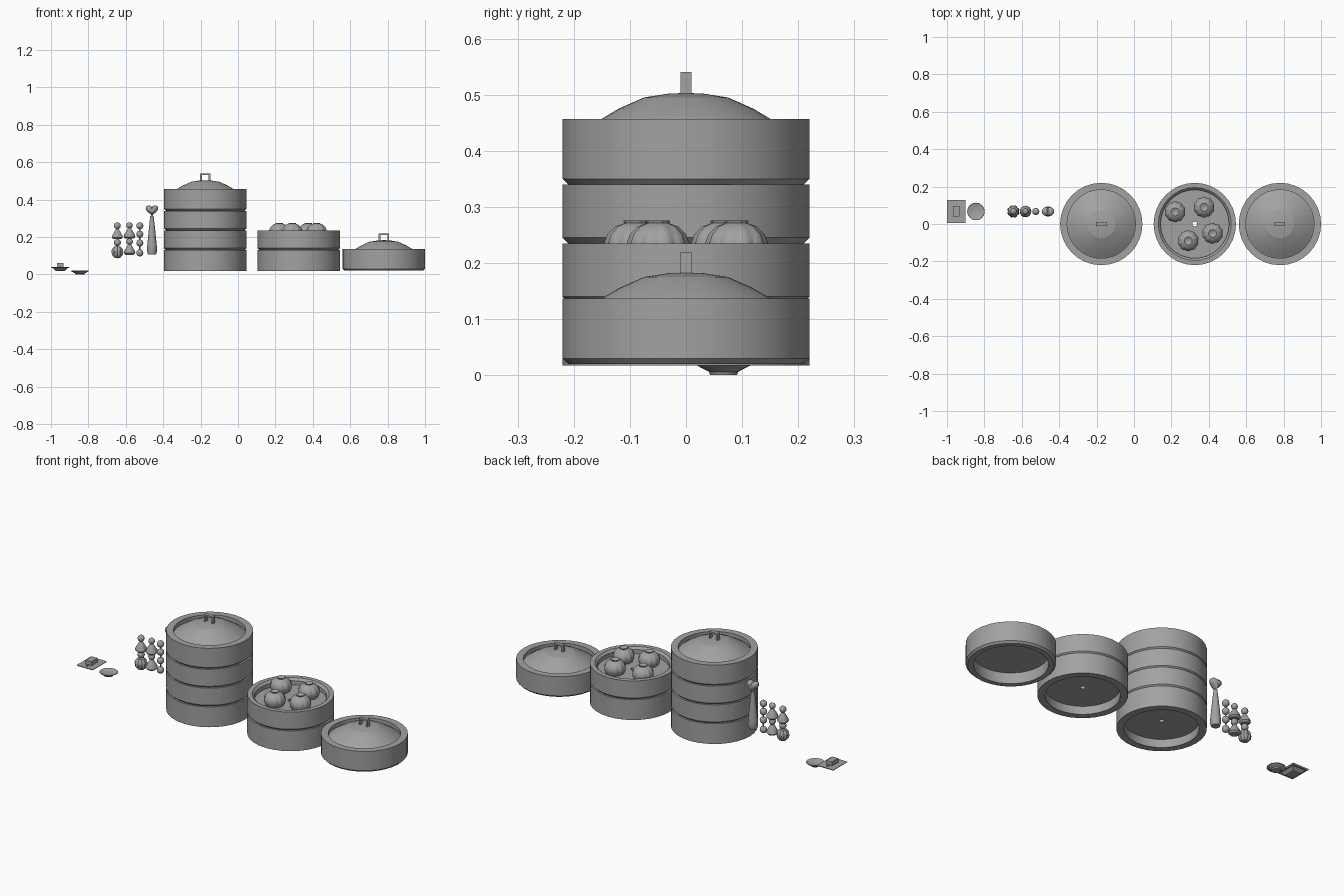
import bpy, bmesh, math

cube = bpy.data.objects.get("Cube")
if cube:
    bpy.data.objects.remove(cube, do_unlink=True)

GREY = (0.36, 0.36, 0.36, 1)
mat = bpy.data.materials.new("warm_grey")
mat.use_nodes = True
mat.diffuse_color = GREY
mat.node_tree.nodes["Principled BSDF"].inputs["Base Color"].default_value = GREY


def finish(name, bm, loc, angle=35):
    bmesh.ops.recalc_face_normals(bm, faces=bm.faces)
    mesh = bpy.data.meshes.new(name)
    bm.to_mesh(mesh)
    bm.free()
    mesh.materials.append(mat)
    ob = bpy.data.objects.new(name, mesh)
    ob.location = loc
    bpy.context.collection.objects.link(ob)
    bpy.ops.object.select_all(action='DESELECT')
    ob.select_set(True)
    bpy.context.view_layer.objects.active = ob
    if angle:
        bpy.ops.object.shade_smooth_by_angle(angle=math.radians(angle))
    return ob


def lathe(name, profile, loc, sides=32, closed=False, pleats=0, depth=0.1, angle=35):
    """Spin an (r, z) profile; pleats pinch the outline into lobes."""
    bm = bmesh.new()
    rings = []
    for r, z in profile:
        if r == 0:
            rings.append([bm.verts.new((0, 0, z))] * sides)
            continue
        ring = []
        for i in range(sides):
            a = math.tau * i / sides
            k = r * (1 - depth + depth * abs(math.sin(a * pleats / 2))) if pleats else r
            ring.append(bm.verts.new((k * math.cos(a), k * math.sin(a), z)))
        rings.append(ring)
    pairs = list(zip(rings, rings[1:]))
    if closed:
        pairs.append((rings[-1], rings[0]))
    for low, high in pairs:
        for i in range(sides):
            j = (i + 1) % sides
            quad = list(dict.fromkeys((low[i], low[j], high[j], high[i])))
            bm.faces.new(quad)
    return finish(name, bm, loc, angle)


def box(name, size, loc, bottom=1.0):
    bm = bmesh.new()
    bmesh.ops.create_cube(bm, size=1)
    for v in bm.verts:
        k = bottom if v.co.z < 0 else 1
        v.co = (v.co.x * size[0] * k, v.co.y * size[1] * k, v.co.z * size[2])
    return finish(name, bm, loc, 0)


def ball(name, radius, loc):
    bm = bmesh.new()
    bmesh.ops.create_uvsphere(bm, u_segments=12, v_segments=8, radius=radius)
    return finish(name, bm, loc, 40)


R, INNER = 0.22, 0.183


def basket(name, x, z, top, chamfer=True):
    """Open bamboo tier with a raised floor that has a small centre hole."""
    h = top - z
    foot = [(R - 0.01, 0), (R, 0.01)] if chamfer else [(R, 0)]
    wall = foot + [(R, h), (R - 0.025, h), (INNER, h - 0.012), (INNER, 0)]
    lathe(name + "_wall", wall, (x, 0, z), closed=True)
    lathe(name + "_floor", [(0.013, 0.045), (INNER, 0.045), (INNER, 0.07), (0.013, 0.07)],
          (x, 0, z), closed=True)


def lid(name, x, z):
    """Ringed lid with a shallow dome and an arched handle."""
    h = 0.117
    lathe(name + "_ring", [(R - 0.01, 0), (R, 0.01), (R, h), (INNER, h), (INNER, 0)],
          (x, 0, z), closed=True)
    lathe(name + "_dome", [(0, 0.163), (0.03, 0.162), (0.075, 0.155), (0.12, 0.135),
                           (0.15, h), (INNER, 0.095), (INNER, 0.06), (0, 0.06)],
          (x, 0, z), sides=32, angle=12)
    for side, label in ((1, "left"), (-1, "right")):
        box(f"{name}_handle_{label}", (0.009, 0.02, 0.045), (x + side * 0.023, 0, z + 0.175))
    box(name + "_handle_top", (0.055, 0.02, 0.009), (x, 0, z + 0.1955))


# Tall stack, open stack with buns, and the separate lid
STACK, OPEN, LID = -0.175, 0.325, 0.78
levels = (0.017, 0.13, 0.235, 0.34)
for i in range(3):
    basket(f"tall_tier_{i + 1}", STACK, levels[i], levels[i + 1], i > 0)
lid("tall_lid", STACK, 0.34)
for i in range(2):
    basket(f"open_tier_{i + 1}", OPEN, levels[i], levels[i + 1], i > 0)
lid("spare_lid", LID, 0.02)

# Steamed buns with pleats gathered at a crown
bun = [(0, 0), (0.045, 0), (0.055, 0.018), (0.056, 0.035), (0.05, 0.051), (0.036, 0.065),
       (0.02, 0.071), (0.022, 0.076), (0.013, 0.073), (0, 0.064)]
for i, (x, y) in enumerate(((0.22, 0.065), (0.375, 0.09), (0.29, -0.09), (0.42, -0.05))):
    lathe(f"bun_{i + 1}", bun, (x, y, 0.2), sides=40, pleats=10, depth=0.08, angle=30)

# Hanging bead strings
Y = 0.067
drop = [(0, 0), (0.022, 0), (0.031, 0.009), (0.029, 0.02), (0.018, 0.038), (0.008, 0.055), (0, 0.058)]
gourd = [(0, -0.034), (0.018, -0.03), (0.031, -0.015), (0.034, 0), (0.031, 0.015), (0.018, 0.029), (0, 0.031)]
lathe("flower_bead", gourd, (-0.645, Y, 0.12), sides=32, pleats=8, depth=0.16)
ball("string_a_middle_bead", 0.019, (-0.645, Y, 0.17))
lathe("string_a_drop", drop, (-0.645, Y, 0.188), sides=24, pleats=6, depth=0.12)
ball("string_a_top_bead", 0.018, (-0.645, Y, 0.26))

lathe("string_b_lower_drop", drop, (-0.58, Y, 0.105), sides=16)
ball("string_b_middle_bead", 0.018, (-0.58, Y, 0.175))
lathe("string_b_upper_drop", drop, (-0.58, Y, 0.192), sides=16)
ball("string_b_top_bead", 0.017, (-0.58, Y, 0.262))

for i, z in enumerate((0.115, 0.168, 0.215, 0.26)):
    ball(f"string_c_bead_{i + 1}", 0.019, (-0.525, Y, z))
for x, label in ((-0.645, "a"), (-0.58, "b"), (-0.525, "c")):
    lathe(f"string_{label}_cord", [(0, 0.11), (0.004, 0.11), (0.004, 0.26), (0, 0.26)],
          (x, Y, 0), sides=6)

# Long tassel topped with a puffy heart
lathe("tassel", [(0, 0.107), (0.022, 0.107), (0.027, 0.125), (0.026, 0.15), (0.02, 0.21),
                 (0.014, 0.27), (0.009, 0.31), (0, 0.318)], (-0.46, Y, 0), sides=16)
bm = bmesh.new()
outline = []
for i in range(24):
    t = math.tau * i / 24
    outline.append((0.0021 * 16 * math.sin(t) ** 3,
                    0.0021 * (13 * math.cos(t) - 5 * math.cos(2 * t)
                              - 2 * math.cos(3 * t) - math.cos(4 * t))))
layers = [[bm.verts.new((x * k, y, z * k)) for x, z in outline]
          for y, k in ((-0.022, 0.55), (-0.012, 0.9), (0, 1), (0.012, 0.9), (0.022, 0.55))]
for a, b in zip(layers, layers[1:]):
    for i in range(24):
        j = (i + 1) % 24
        bm.faces.new((a[i], a[j], b[j], b[i]))
bm.faces.new(layers[0])
bm.faces.new(layers[-1])
finish("heart", bm, (-0.46, Y, 0.345), 50)

# Rectangular dish holding a small block
box("dish_base", (0.08, 0.1, 0.016), (-0.95, Y, 0.026), bottom=0.6)
box("dish_rim", (0.1, 0.124, 0.006), (-0.95, Y, 0.036), bottom=0.92)
box("block", (0.034, 0.056, 0.024), (-0.95, Y, 0.05))
box("block_band", (0.006, 0.09, 0.004), (-0.95, Y, 0.041))

# Round saucer
lathe("saucer", [(0, 0.001), (0.024, 0), (0.026, 0.006), (0.047, 0.017), (0.046, 0.02),
                 (0.025, 0.013), (0, 0.012)], (-0.845, Y, 0), sides=16)
